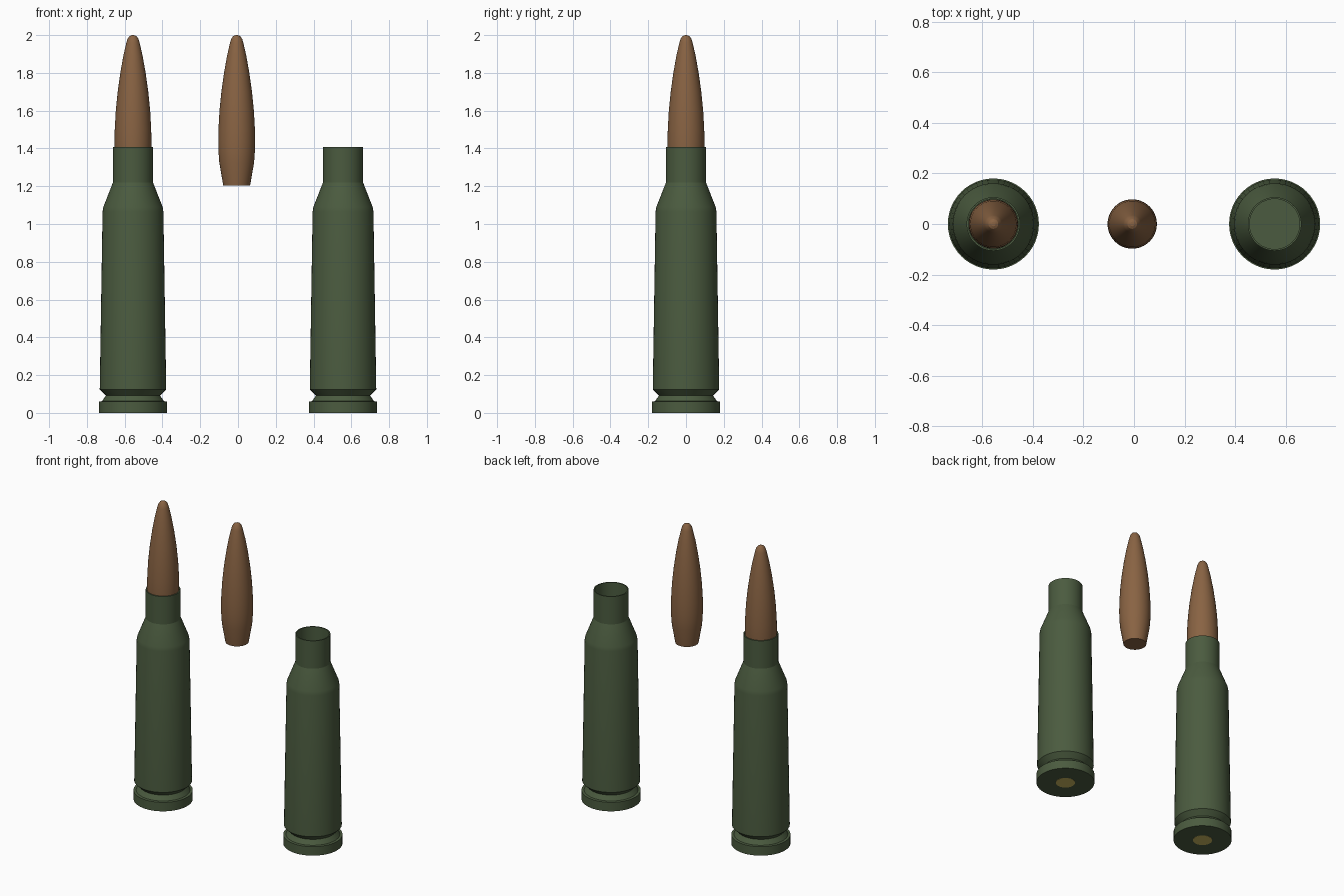
import bpy, bmesh, math

if "Cube" in bpy.data.objects:
    bpy.data.objects.remove(bpy.data.objects["Cube"])

SEG = 48


def material(name, rgb):
    m = bpy.data.materials.new(name)
    m.diffuse_color = (*rgb, 1)
    m.use_nodes = True
    m.node_tree.nodes["Principled BSDF"].inputs["Base Color"].default_value = m.diffuse_color
    return m


green = material("olive green lacquer", (0.07, 0.105, 0.05))
copper = material("copper", (0.25, 0.125, 0.056))
brass = material("primer brass", (0.6, 0.48, 0.12))


def lathe(name, profile, x, mat):
    """Revolve (radius, z) points about a vertical axis; radius 0 closes on the axis."""
    bm = bmesh.new()
    rings = []
    for r, z in profile:
        if r == 0:
            rings.append([bm.verts.new((0, 0, z))] * SEG)
        else:
            rings.append([bm.verts.new((r * math.cos(2 * math.pi * i / SEG),
                                        r * math.sin(2 * math.pi * i / SEG), z))
                          for i in range(SEG)])
    for a, b in zip(rings, rings[1:]):
        for i in range(SEG):
            j = (i + 1) % SEG
            quad = list(dict.fromkeys((a[i], a[j], b[j], b[i])))
            bm.faces.new(quad)
    bmesh.ops.recalc_face_normals(bm, faces=bm.faces)
    me = bpy.data.meshes.new(name)
    bm.to_mesh(me)
    bm.free()
    me.materials.append(mat)
    ob = bpy.data.objects.new(name, me)
    ob.location.x = x
    bpy.context.collection.objects.link(ob)
    bpy.ops.object.select_all(action='DESELECT')
    ob.select_set(True)
    bpy.context.view_layer.objects.active = ob
    bpy.ops.object.shade_smooth_by_angle(angle=math.radians(20))
    return ob


# Case: base, rim, extractor groove, tapered body, shoulder, neck, then hollow inside
case = [(0, 0), (0.18, 0), (0.18, 0.06), (0.164, 0.062), (0.143, 0.092),
        (0.176, 0.125), (0.161, 1.065), (0.157, 1.09), (0.106, 1.22),
        (0.106, 1.407), (0.099, 1.407), (0.099, 1.215), (0.148, 1.085),
        (0.152, 1.06), (0.162, 0.16), (0, 0.16)]

# Bullet: flat tail, boat tail, bearing band, ogive, rounded tip
bullet = [(0, 1.203), (0.071, 1.203), (0.092, 1.325), (0.096, 1.38),
          (0.0975, 1.43), (0.0965, 1.5), (0.091, 1.6), (0.081, 1.7),
          (0.067, 1.8), (0.051, 1.89), (0.035, 1.96), (0.029, 1.98),
          (0.019, 1.994), (0.009, 1.999), (0, 2.0)]

# Primer: thin disc on the base
primer = [(0, -0.001), (0.06, -0.001), (0.06, 0.004), (0, 0.004)]

for label, x in (("loaded", -0.556), ("empty", 0.556)):
    lathe(label + "_case", case, x, green)
    lathe(label + "_primer", primer, x, brass)

lathe("seated_bullet", bullet, -0.556, copper)
lathe("loose_bullet", bullet, -0.007, copper)
